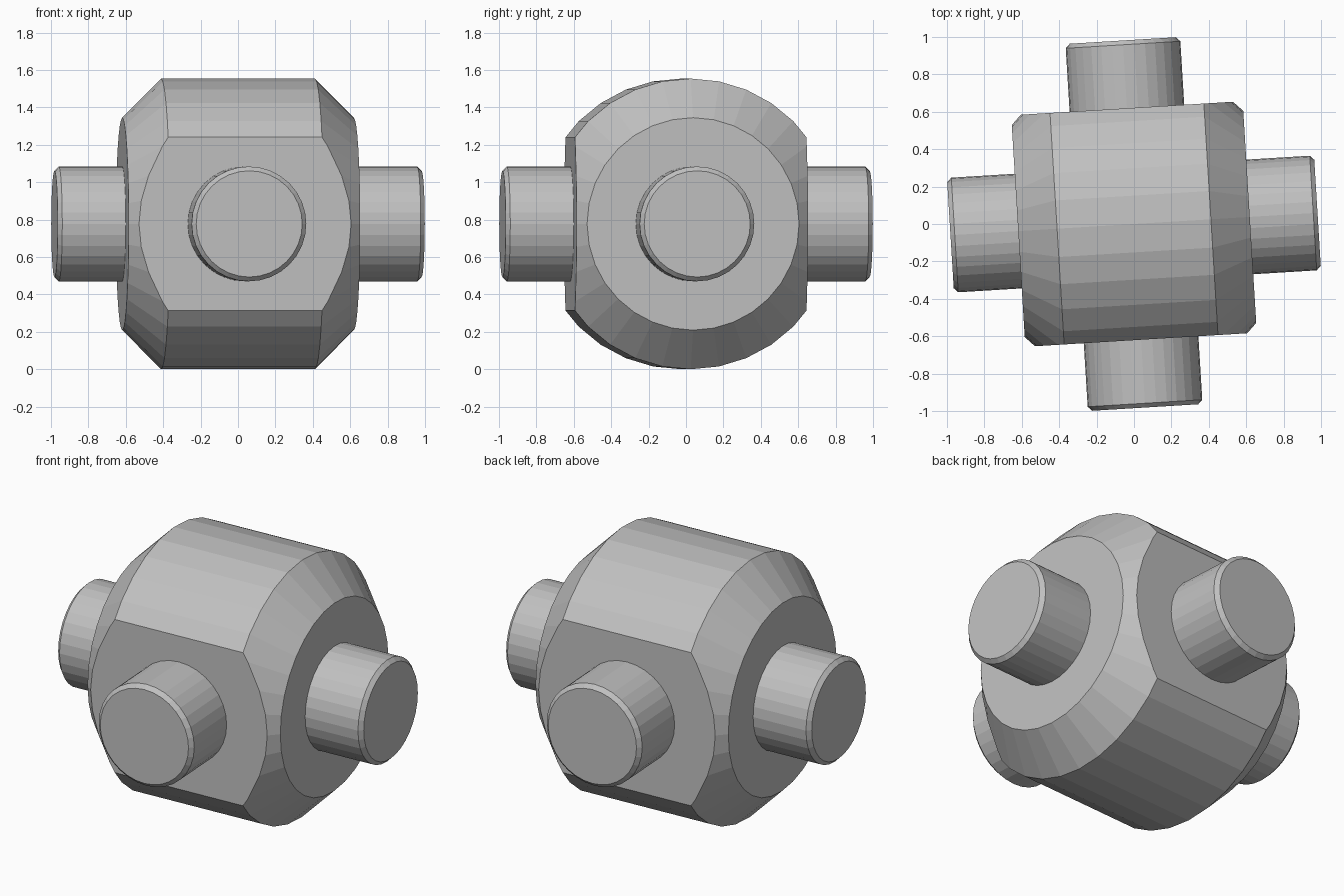
import bpy, bmesh, math
from mathutils import Matrix, Vector

old = bpy.data.objects.get("Cube")
if old:
    bpy.data.objects.remove(old, do_unlink=True)

CENTRE_Z = 0.777
TURN = math.radians(3.5)
SEGMENTS = 32

steel = bpy.data.materials.new("plain_grey")
steel.use_nodes = True
grey = (0.53, 0.53, 0.53, 1)
steel.diffuse_color = grey
steel.node_tree.nodes["Principled BSDF"].inputs["Base Color"].default_value = grey


def lathe_x(profile):
    """Closed solid of revolution around x from (x, radius) stations."""
    bm = bmesh.new()
    rings = []
    for x, r in profile:
        angles = [2 * math.pi * i / SEGMENTS for i in range(SEGMENTS)]
        rings.append([bm.verts.new((x, r * math.cos(a), r * math.sin(a))) for a in angles])
    for a, b in zip(rings, rings[1:]):
        for i in range(SEGMENTS):
            j = (i + 1) % SEGMENTS
            bm.faces.new((a[i], a[j], b[j], b[i]))
    bm.faces.new(rings[0])
    bm.faces.new(rings[-1])
    return bm


def finish(bm, name, angle):
    bmesh.ops.recalc_face_normals(bm, faces=bm.faces)
    mesh = bpy.data.meshes.new(name)
    bm.to_mesh(mesh)
    bm.free()
    mesh.materials.append(steel)
    obj = bpy.data.objects.new(name, mesh)
    obj.matrix_world = Matrix.Translation((0, 0, CENTRE_Z)) @ Matrix.Rotation(angle, 4, "Z")
    bpy.context.collection.objects.link(obj)


# Hub: chamfered drum with a flat milled on the front and the back
body = lathe_x([(-0.62, 0.568), (-0.412, 0.777), (0.412, 0.777), (0.62, 0.568)])
for side in (-1, 1):
    cut = bmesh.ops.bisect_plane(
        body, geom=body.verts[:] + body.edges[:] + body.faces[:],
        plane_co=Vector((0, side * 0.62, 0)), plane_no=Vector((0, side, 0)),
        clear_outer=True)
    rim = [e for e in cut["geom_cut"] if isinstance(e, bmesh.types.BMEdge)]
    bmesh.ops.contextual_create(body, geom=rim)
finish(body, "hub", TURN)

# Four pins with chamfered tips
for i, name in enumerate(("left_pin", "back_pin", "right_pin", "front_pin")):
    pin = lathe_x([(0.55, 0.307), (0.96, 0.307), (0.983, 0.284)])
    finish(pin, name, TURN + i * math.pi / 2)
